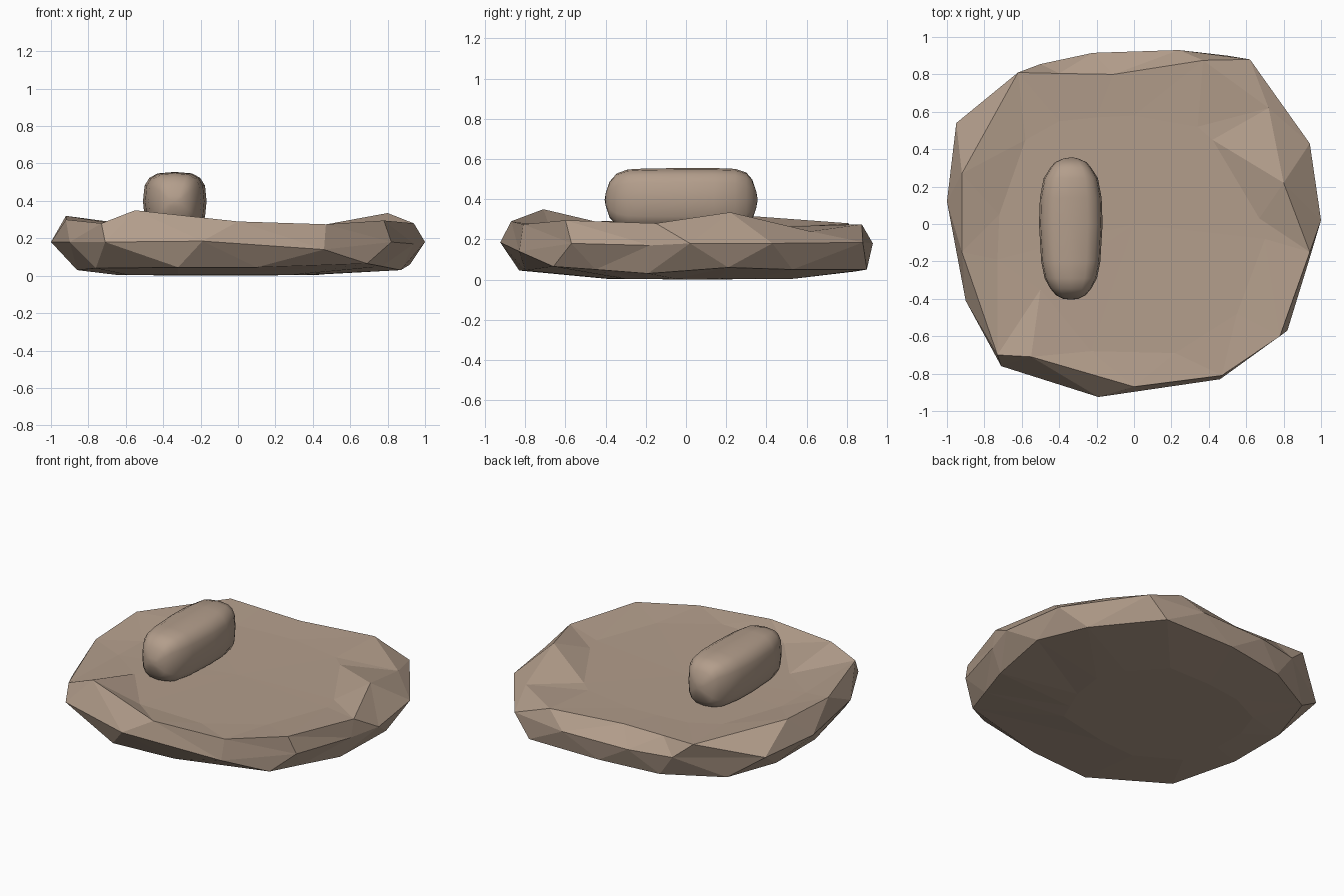
import bpy, bmesh, math

if "Cube" in bpy.data.objects:
    bpy.data.objects.remove(bpy.data.objects["Cube"])

stone = bpy.data.materials.new("warm_brown_stone")
stone.diffuse_color = (0.45, 0.34, 0.26, 1)
stone.use_nodes = True
stone.node_tree.nodes["Principled BSDF"].inputs["Base Color"].default_value = stone.diffuse_color


def finish(name, bm):
    bmesh.ops.recalc_face_normals(bm, faces=bm.faces)
    me = bpy.data.meshes.new(name)
    bm.to_mesh(me)
    bm.free()
    me.materials.append(stone)
    ob = bpy.data.objects.new(name, me)
    bpy.context.collection.objects.link(ob)
    return ob


def ring(bm, pts):
    return [bm.verts.new(p) for p in pts]


def strip(bm, a, b):
    # zigzag of triangles between two equal rings
    n = len(a)
    for i in range(n):
        j = (i + 1) % n
        bm.faces.new((a[i], a[j], b[i]))
        bm.faces.new((b[i], a[j], b[j]))


def cap(bm, r, p):
    c = bm.verts.new(p)
    for i in range(len(r)):
        bm.faces.new((r[i], r[(i + 1) % len(r)], c))


# Rough base slab: widest ring, upper rim and lower edge
mid = [(1, .02, .18), (.94, .43, .18), (.62, .88, .185), (.24, .93, .18),
       (-.22, .915, .18), (-.5, .855, .18), (-.95, .54, .18), (-1, .12, .18),
       (-.9, -.41, .18), (-.71, -.76, .18), (-.19, -.925, .185),
       (.46, -.83, .14), (.82, -.57, .18), (.94, -.18, .17)]
rim = [(.80, .22, .335), (.72, .62, .24), (.37, .875, .275), (-.11, .80, .275),
       (-.40, .805, .278), (-.62, .81, .28), (-.92, .27, .32), (-.92, -.15, .30),
       (-.73, -.70, .28), (-.55, -.71, .35), (0, -.87, .29), (.47, -.81, .275),
       (.78, -.60, .295), (.94, -.15, .28)]
low = [(.92, .21, .06), (.80, .53, .05), (.5, .90, .05), (0, .90, .05),
       (-.4, .84, .04), (-.75, .65, .04), (-.86, .30, .03), (-.86, -.1, .03),
       (-.76, -.55, .04), (-.32, -.83, .045), (.1, -.80, .045),
       (.69, -.66, .065), (.77, -.45, .05), (.87, -.19, .03)]
bm = bmesh.new()
m, t, b = ring(bm, mid), ring(bm, rim), ring(bm, low)
strip(bm, m, t)
strip(bm, m, b)
# shallow worn dish on top
dish_xy = [(.42, .45), (.34, .52), (0, .58), (-.2, .57), (-.4, .55), (-.58, .45),
           (-.72, .05), (-.73, -.19), (-.50, -.35), (-.23, -.68), (.22, -.69),
           (.55, -.48), (.70, -.08), (.67, .03)]
dish = ring(bm, [(x, y, .265) for x, y in dish_xy])
strip(bm, t, dish)
cap(bm, dish, (0, 0, .258))
# flat underside
foot = ring(bm, [(x * .6 - .13, y * .54 + .05, .004) for x, y, z in low])
strip(bm, b, foot)
cap(bm, foot, (-.13, .05, 0))
finish("base_slab", bm)

# Smooth rounded hand stone: rounded-square sections lofted along y
sections = [(-.40, .04, .03), (-.38, .08, .09), (-.345, .11, .13), (-.29, .14, .15),
            (-.2, .158, .155), (0, .17, .157), (.14, .165, .157), (.245, .145, .153),
            (.30, .11, .135), (.33, .085, .10), (.35, .04, .04)]
bm = bmesh.new()
prev = None
N = 16
for y, hx, hz in sections:
    pts = []
    for k in range(N):
        a = 2 * math.pi * k / N
        c, s = math.cos(a), math.sin(a)
        pts.append((-.338 + hx * math.copysign(abs(c) ** .65, c), y,
                    .398 + hz * math.copysign(abs(s) ** .65, s)))
    cur = ring(bm, pts)
    if prev:
        for i in range(N):
            j = (i + 1) % N
            bm.faces.new((prev[i], prev[j], cur[j], cur[i]))
    else:
        cap(bm, cur, (-.338, -.405, .398))
    prev = cur
cap(bm, prev, (-.33, .357, .398))
ob = finish("hand_stone", bm)
for p in ob.data.polygons:
    p.use_smooth = True
